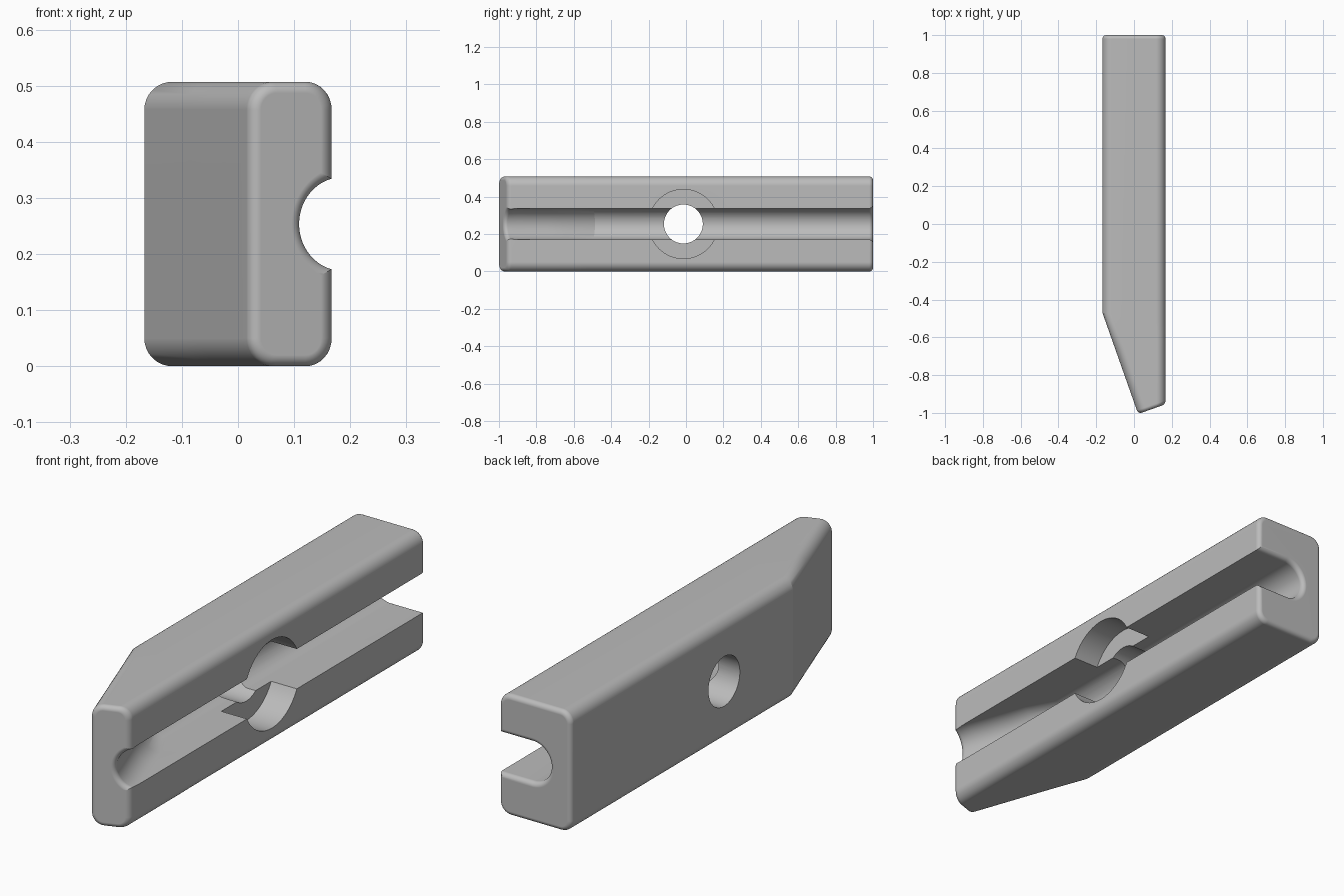
import bpy, bmesh, math
from mathutils import Vector

if "Cube" in bpy.data.objects:
    bpy.data.objects.remove(bpy.data.objects["Cube"])

H, MID = 0.507, 0.2535           # height and slot centre height
LEFT, RIGHT = -0.167, 0.167
R_EDGE, R_END = 0.05, 0.02       # long edge and end fillets
SLOT_R, SLOT_C = 0.0835, 0.1815  # slot radius, distance of its axis from the back wall
BREAK_Y, TAPER = -0.47, math.atan2(0.189, 0.5355)


def section(w, d):
    """C-shaped cross-section (u, z), shrunk inward by d, with mouth at u = w."""
    pts = []
    r, n = R_EDGE - d, 8

    def corner(cu, cz, a0):
        for i in range(n + 1):
            a = math.radians(a0 + 90 * i / n)
            pts.append((cu + r * math.cos(a), cz + r * math.sin(a)))
    corner(w - R_EDGE, H - R_EDGE, 0)
    corner(R_EDGE, H - R_EDGE, 90)
    corner(R_EDGE, R_EDGE, 180)
    corner(w - R_EDGE, R_EDGE, 270)
    # slot: lower lip, round bottom, upper lip
    m, sr = w - d, SLOT_R + d
    gap = SLOT_C - m
    a = math.acos(gap / sr) if gap > 0 else math.pi / 2
    arc = []
    for i in range(33):
        t = -a + 2 * a * i / 32
        arc.append((SLOT_C - sr * math.cos(t), MID + sr * math.sin(t)))
    pts.append((m, arc[0][1]))
    pts.extend(arc)
    pts.append((m, arc[-1][1]))
    return pts


# stations along the body: origin on the back wall, across direction, inset
stations = []
fillet = [(R_END * (1 - math.sin(a)), R_END * (1 - math.cos(a)))
          for a in [math.pi / 2 * i / 8 for i in range(9)]]
across = Vector((1, 0))
for back, d in reversed(fillet):
    stations.append((Vector((LEFT, 1 - back)), across, d))
half = TAPER / 2
stations.append((Vector((LEFT, BREAK_Y)), Vector((1, -math.tan(half))), 0))
along = Vector((math.sin(TAPER), -math.cos(TAPER)))
across = Vector((math.cos(TAPER), math.sin(TAPER)))
start = Vector((LEFT, BREAK_Y))
for s in (0.22, 0.32, 0.42, 0.49, 0.52):
    stations.append((start + along * s, across, 0))
for back, d in fillet:
    stations.append((start + along * (0.568 - back), across, d))

# body loft
bm = bmesh.new()
rings = []
for p, u, d in stations:
    w = (RIGHT - p.x) / u.x
    rings.append([bm.verts.new((p.x + u.x * a, p.y + u.y * a, z))
                  for a, z in section(w, d)])
for a, b in zip(rings, rings[1:]):
    for i in range(len(a)):
        j = (i + 1) % len(a)
        bm.faces.new((a[i], a[j], b[j], b[i]))
bm.faces.new(rings[0])
bm.faces.new(rings[-1][::-1])
bmesh.ops.remove_doubles(bm, verts=bm.verts, dist=1e-5)
bmesh.ops.recalc_face_normals(bm, faces=bm.faces)
mesh = bpy.data.meshes.new("slotted_bar")
bm.to_mesh(mesh)
bm.free()
body = bpy.data.objects.new("slotted_bar", mesh)
bpy.context.collection.objects.link(body)
bpy.context.view_layer.objects.active = body

grey = bpy.data.materials.new("plain grey")
grey.diffuse_color = (0.5, 0.5, 0.5, 1)
grey.use_nodes = True
grey.node_tree.nodes["Principled BSDF"].inputs["Base Color"].default_value = grey.diffuse_color
mesh.materials.append(grey)


# screw hole and its wide counterbore, drilled along x
def drill(radius, x0, x1):
    bpy.ops.mesh.primitive_cylinder_add(
        vertices=64, radius=radius, depth=x1 - x0,
        location=((x0 + x1) / 2, -0.014, MID), rotation=(0, math.pi / 2, 0))
    cutter = bpy.context.object
    cutter.name = "drill_cutter"
    cutter.hide_render = True
    bpy.context.view_layer.objects.active = body
    mod = body.modifiers.new("drill", 'BOOLEAN')
    mod.operation, mod.solver, mod.object = 'DIFFERENCE', 'EXACT', cutter
    bpy.ops.object.modifier_apply(modifier=mod.name)
    bpy.data.objects.remove(cutter)


drill(0.104, -0.3, 0.3)
drill(0.185, 0.048, 0.3)

# smooth fillets, crisp edges
bpy.ops.object.select_all(action='DESELECT')
body.select_set(True)
bpy.context.view_layer.objects.active = body
bpy.ops.object.shade_smooth_by_angle(angle=math.radians(15))
mod = body.modifiers.new("flat_sides", 'WEIGHTED_NORMAL')
mod.keep_sharp = True
